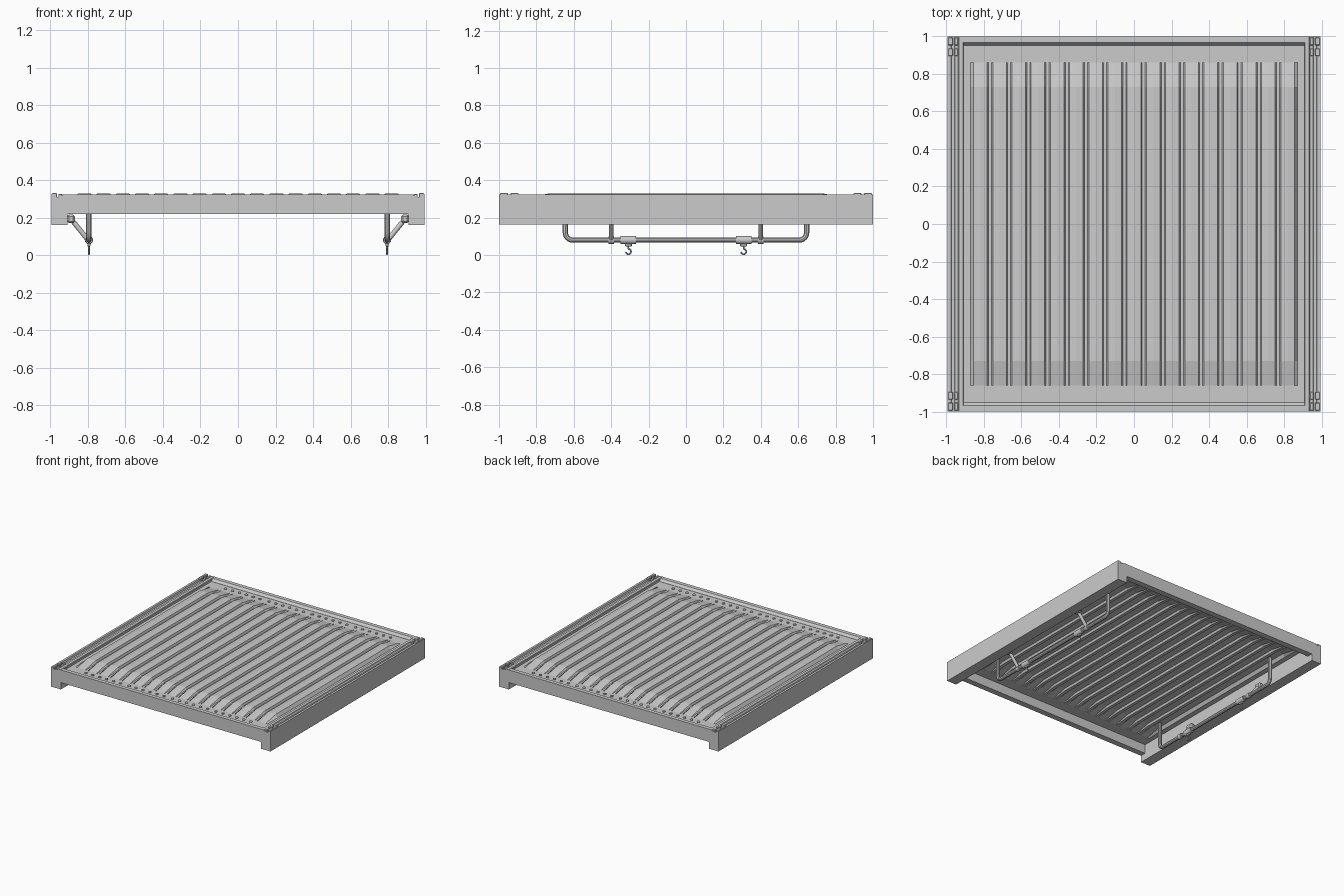
import bpy, bmesh, math
from mathutils import Vector

if "Cube" in bpy.data.objects:
    bpy.data.objects.remove(bpy.data.objects["Cube"])

def mesh_obj(name, verts, faces, smooth=False):
    me = bpy.data.meshes.new(name)
    me.from_pydata(verts, [], faces)
    bm = bmesh.new()
    bm.from_mesh(me)
    bmesh.ops.recalc_face_normals(bm, faces=bm.faces)
    bm.to_mesh(me)
    bm.free()
    ob = bpy.data.objects.new(name, me)
    bpy.context.collection.objects.link(ob)
    if smooth:
        me.shade_smooth()
    return ob

def prism(name, profile, to3d, a, b):
    # closed profile swept straight from a to b
    n = len(profile)
    verts = [to3d(p, a[i] if isinstance(a, list) else a) for i, p in enumerate(profile)]
    verts += [to3d(p, b) for p in profile]
    faces = [(i, (i + 1) % n, n + (i + 1) % n, n + i) for i in range(n)]
    faces += [tuple(range(n)), tuple(range(2 * n - 1, n - 1, -1))]
    return mesh_obj(name, verts, faces)

def box(name, lo, hi, bevel=0.0):
    c = [(l + h) / 2 for l, h in zip(lo, hi)]
    bpy.ops.mesh.primitive_cube_add(size=1, location=c)
    ob = bpy.context.object
    ob.name = name
    ob.scale = [abs(h - l) for l, h in zip(lo, hi)]
    bpy.ops.object.transform_apply(location=False, rotation=False, scale=True)
    if bevel:
        m = ob.modifiers.new("bevel", 'BEVEL')
        m.width, m.segments = bevel, 1
    return ob

def cyl(name, p, q, r, sides=16):
    p, q = Vector(p), Vector(q)
    bpy.ops.mesh.primitive_cylinder_add(vertices=sides, radius=r, depth=(q - p).length, location=(p + q) / 2)
    ob = bpy.context.object
    ob.name = name
    ob.rotation_euler = (q - p).to_track_quat('Z', 'Y').to_euler()
    bpy.ops.object.shade_smooth_by_angle()
    return ob

def tube(name, pts, r, res=3):
    cu = bpy.data.curves.new(name, 'CURVE')
    cu.dimensions = '3D'
    cu.bevel_depth, cu.bevel_resolution, cu.use_fill_caps = r, res, True
    sp = cu.splines.new('POLY')
    sp.points.add(len(pts) - 1)
    for pt, p in zip(sp.points, pts):
        pt.co = (*p, 1)
    ob = bpy.data.objects.new(name, cu)
    bpy.context.collection.objects.link(ob)
    bpy.ops.object.select_all(action='DESELECT')
    bpy.context.view_layer.objects.active = ob
    ob.select_set(True)
    bpy.ops.object.convert(target='MESH')
    bpy.ops.object.shade_smooth_by_angle()
    return bpy.context.object

# ribbed roof panel: wide crests, narrow grooves, sloped ends
BASE, RISE, PITCH = 0.302, 0.028, 0.1024
cols = [(-0.915, 0), (-0.872, 0)]
for i in range(-8, 9):
    c = i * PITCH
    if i > -8:
        cols.append((c - PITCH / 2 - 0.008, 0.3))
        cols.append((c - PITCH / 2 + 0.008, 0.3))
    cols += [(c - 0.036, 0.9), (c, 1.0), (c + 0.036, 0.9)]
cols += [(0.872, 0), (0.915, 0)]
rows = [(-0.97, 0), (-0.86, 0), (-0.73, 1), (0.73, 1), (0.86, 0), (0.97, 0)]
verts = [(x, y, BASE + RISE * k * h) for y, h in rows for x, k in cols]
n = len(cols)
faces = [(j * n + i, j * n + i + 1, (j + 1) * n + i + 1, (j + 1) * n + i)
         for j in range(len(rows) - 1) for i in range(n - 1)]
panel = mesh_obj("ribbed_panel", verts, faces)
m = panel.modifiers.new("thickness", 'SOLIDIFY')
m.thickness, m.offset = 0.01, -1

# rivets along both panel ends
for s in (-1, 1):
    for g in range(4):
        for k in range(6):
            x = -0.59 + g * 0.394 + (k - 2.5) * 0.063
            cyl("panel_rivet", (x, s * 0.905, BASE - 0.002), (x, s * 0.905, BASE + 0.006), 0.012, 10)

# end beams with a sloped inner lip
end_profile = [(1.0, 0.218), (1.0, 0.322), (0.968, 0.322), (0.952, 0.303), (0.952, 0.218)]
for s, nm in ((-1, "front_beam"), (1, "back_beam")):
    prism(nm, end_profile, lambda p, t, s=s: (t, s * p[0], p[1]), -0.912, 0.912)

# grooved side beams
side_profile = [(0.908, 0.162), (0.995, 0.162), (0.995, 0.325), (0.977, 0.325), (0.972, 0.311),
                (0.958, 0.311), (0.954, 0.317), (0.938, 0.317), (0.934, 0.323), (0.912, 0.323), (0.908, 0.318)]
for s, nm in ((-1, "left"), (1, "right")):
    prism(nm + "_beam", side_profile, lambda p, t, s=s: (s * p[0], t, p[1]), -1.0, 1.0)
    # corner clips
    for e in (-1, 1):
        for y0, y1 in ((0.895, 0.937), (0.952, 0.995)):
            box(nm + "_clip_outer", (s * 0.965, e * y0, 0.305), (s * 0.992, e * y1, 0.332), 0.004)
            box(nm + "_clip_inner", (s * 0.936, e * y0, 0.305), (s * 0.958, e * y1, 0.327), 0.004)

    # hanging rail: straight bar with rounded bends and upright ends
    X, Z, Y, R = s * 0.795, 0.08, 0.645, 0.04
    half = [(X, Y, 0.3)] + [(X, Y - R + R * math.cos(a), Z + R - R * math.sin(a))
                            for a in [math.pi / 2 * i / 6 for i in range(7)]]
    pts = half + [(x, -y, z) for x, y, z in reversed(half)]
    tube(nm + "_hanging_rail", pts, 0.015)

    for e in (-1, 1):
        # diagonal brace, collar and wall bracket
        y = e * 0.4
        cyl(nm + "_brace", (s * 0.795, y, 0.075), (s * 0.892, y, 0.195), 0.013)
        cyl(nm + "_brace_collar", (X, y - 0.014, Z), (X, y + 0.014, Z), 0.02)
        box(nm + "_brace_bracket", (s * 0.87, y - 0.03, 0.17), (s * 0.912, y + 0.03, 0.216), 0.01)

        # sliding sleeve with hook
        y = e * 0.308
        cyl(nm + "_sleeve", (X, y - 0.042, Z), (X, y + 0.042, Z), 0.022)
        box(nm + "_sleeve_foot", (X - 0.008, y - 0.018, 0.046), (X + 0.008, y + 0.018, 0.066), 0.003)
        hook = [(X, y, 0.055), (X, y, 0.036)]
        for i in range(11):
            a = math.radians(80 - i * 25)
            hook.append((X, y + 0.014 * math.cos(a), 0.0185 + 0.014 * math.sin(a)))
        tube(nm + "_hook", hook, 0.0045, 2)
